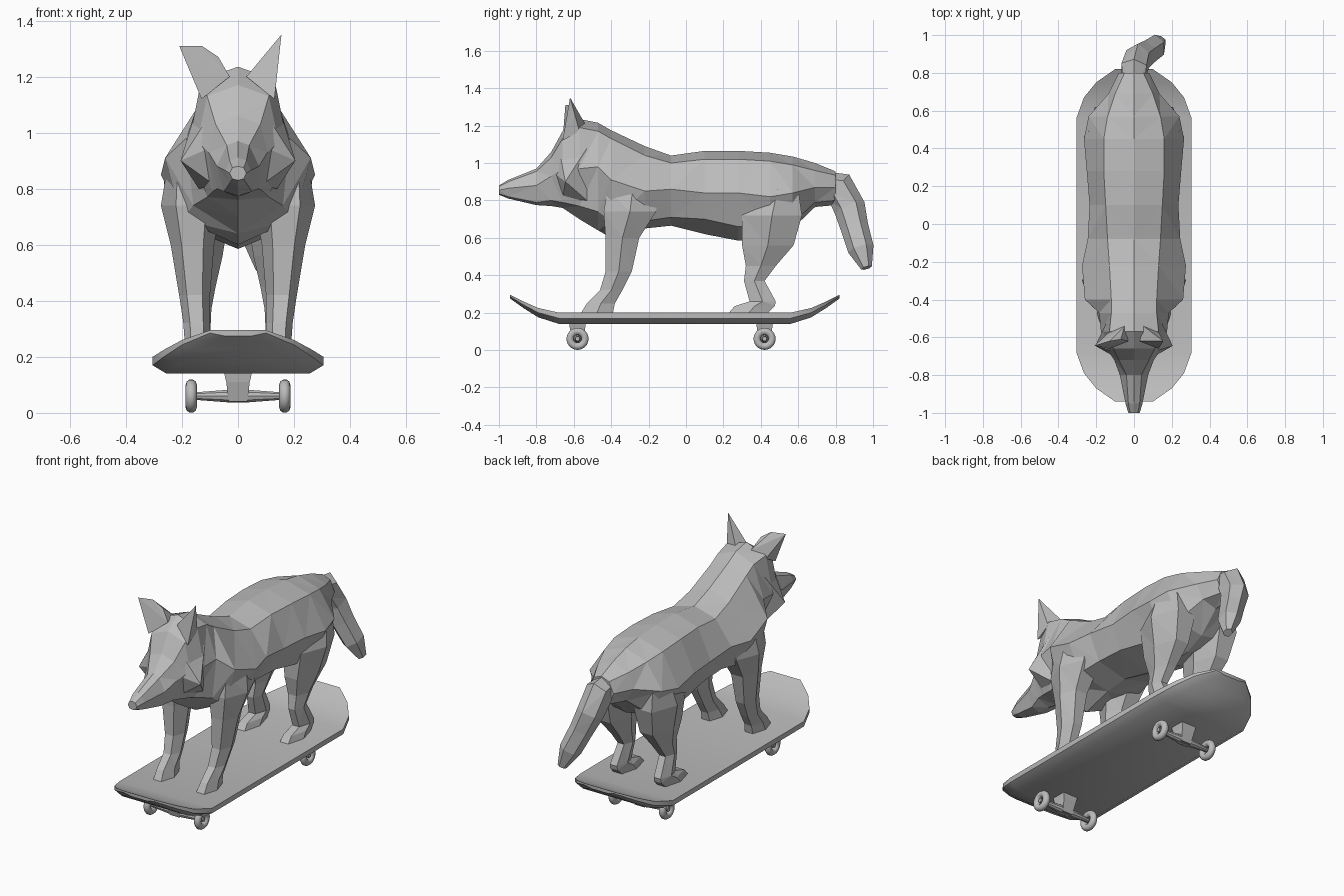
import bpy
import bmesh
import math
from mathutils import Vector, Matrix

default_cube = bpy.data.objects.get("Cube")
if default_cube:
    bpy.data.objects.remove(default_cube, do_unlink=True)

# Single plain grey for everything
grey = bpy.data.materials.new("plain grey")
grey.use_nodes = True
colour = (0.5, 0.5, 0.5, 1)
grey.diffuse_color = colour
grey.node_tree.nodes["Principled BSDF"].inputs["Base Color"].default_value = colour


def finish(name, bm, smooth=False):
    """Turn a bmesh into a named grey object with clean normals."""
    bmesh.ops.recalc_face_normals(bm, faces=bm.faces)
    for face in bm.faces:
        face.smooth = smooth
    mesh = bpy.data.meshes.new(name)
    bm.to_mesh(mesh)
    bm.free()
    mesh.materials.append(grey)
    obj = bpy.data.objects.new(name, mesh)
    bpy.context.scene.collection.objects.link(obj)
    return obj


def loft(name, rings, triangles=True):
    """Skin a closed solid through rings that have equal point counts."""
    bm = bmesh.new()
    loops = [[bm.verts.new(point) for point in ring] for ring in rings]
    for near, far in zip(loops, loops[1:]):
        count = len(near)
        for i in range(count):
            j = (i + 1) % count
            bm.faces.new((near[i], near[j], far[j], far[i]))
    bm.faces.new(loops[0])
    bm.faces.new(loops[-1])
    if triangles:
        bmesh.ops.triangulate(bm, faces=bm.faces, quad_method='SHORT_EDGE')
    return finish(name, bm)


def hull(name, points):
    bm = bmesh.new()
    for point in points:
        bm.verts.new(point)
    bmesh.ops.convex_hull(bm, input=bm.verts)
    return finish(name, bm)


def body_ring(y, top, upper, wide, lower, bottom):
    """Symmetric cross-section: two centre heights and three (x, z) corners."""
    half = [upper, wide, lower]
    right = [(x, y, z) for x, z in half]
    left = [(-x, y, z) for x, z in reversed(half)]
    return [(0, y, top)] + right + [(0, y, bottom)] + left


def leg_ring(side, z, back_y, front_y, inner, outer):
    """Six-sided level section of a leg."""
    inset = (outer - inner) * 0.25
    middle = (back_y + front_y) / 2
    outline = [(inner + inset, front_y), (outer - inset, front_y), (outer, middle),
               (outer - inset, back_y), (inner + inset, back_y), (inner, middle)]
    return [(side * x, y, z) for x, y in outline]


# Head, from nose to nape
head = [
    (-1.0, .88, (.02, .875), (.03, .855), (.02, .835), .83),
    (-.95, .91, (.03, .9), (.045, .865), (.03, .82), .81),
    (-.8, .97, (.04, .955), (.075, .88), (.05, .79), .775),
    (-.72, 1.06, (.08, 1.03), (.105, .93), (.075, .8), .77),
    (-.66, 1.17, (.11, 1.13), (.145, .97), (.09, .79), .76),
    (-.57, 1.235, (.13, 1.19), (.175, .97), (.11, .77), .7),
]
# Torso, from neck to rump
torso = [
    (-.47, 1.215, (.12, 1.17), (.185, .98), (.16, .74), .64),
    (-.4, 1.175, (.12, 1.13), (.26, .91), (.2, .69), .6),
    (-.22, 1.09, (.13, 1.04), (.275, .85), (.2, .69), .65),
    (-.08, 1.04, (.14, 1.0), (.245, .86), (.18, .71), .665),
    (.1, 1.065, (.15, 1.02), (.235, .84), (.18, .7), .62),
    (.28, 1.065, (.16, 1.02), (.25, .84), (.18, .66), .585),
    (.45, 1.055, (.16, 1.01), (.265, .82), (.2, .67), .6),
    (.57, 1.035, (.14, .99), (.24, .84), (.17, .68), .65),
    (.69, 1.0, (.1, .96), (.135, .87), (.09, .79), .765),
    (.8, .955, (.05, .935), (.08, .87), (.05, .8), .775),
]
loft("body", [body_ring(*row) for row in head + torso])

# Ears: the left one upright, the right one folded outward
ear_base = [(.03, -.62, 1.2), (.13, -.66, 1.12), (.13, -.57, 1.17), (.05, -.54, 1.21)]
hull("left_ear", ear_base + [(.155, -.62, 1.35)])
hull("right_ear", [(-x, y, z) for x, y, z in ear_base]
     + [(-.21, -.645, 1.31), (-.13, -.62, 1.31), (-.07, -.61, 1.27)])

# Cheek fur, flaring sideways from the jaw
cheek = [(.09, -.71, .95), (.09, -.68, 1.08), (.205, -.645, .9), (.08, -.66, .81),
         (.15, -.53, 1.08), (.14, -.53, .8)]
for side, label in ((1, "left"), (-1, "right")):
    hull(label + "_cheek", [(side * x, y, z) for x, y, z in cheek])

# Tail: flattened six-sided sweep that swings to the left
tail_path = [((0, .7, .885), .075), ((0, .82, .865), .09), ((.02, .875, .76), .085),
             ((.06, .9, .66), .075), ((.11, .935, .54), .07), ((.145, .965, .44), .03)]
tail_rings = []
for i, (centre, radius) in enumerate(tail_path):
    before = Vector(tail_path[max(i - 1, 0)][0])
    after = Vector(tail_path[min(i + 1, len(tail_path) - 1)][0])
    along = (after - before).normalized()
    out = along.cross(Vector((1, 0, 0))).normalized()
    across = out.cross(along)
    angles = [math.tau * k / 6 for k in range(6)]
    tail_rings.append([Vector(centre) + radius * (out * math.cos(a) + across * math.sin(a) * .85)
                       for a in angles])
loft("tail", tail_rings)

# Legs: level, back, front, inner and outer limits, from top to paw
front_leg = [
    (.86, -.15, -.42, .1, .255),
    (.74, -.16, -.44, .06, .275),
    (.6, -.25, -.43, .085, .24),
    (.42, -.29, -.43, .1, .21),
    (.32, -.34, -.46, .1, .195),
    (.25, -.38, -.53, .1, .19),
    (.2, -.39, -.56, .09, .195),
]
hind_leg = [
    (.86, .6, .38, .08, .24),
    (.72, .62, .3, .03, .265),
    (.56, .575, .3, .055, .225),
    (.45, .48, .32, .08, .19),
    (.37, .42, .31, .095, .18),
    (.26, .48, .34, .1, .19),
    (.235, .475, .26, .095, .195),
    (.2, .44, .23, .09, .2),
]
for side, label in ((1, "left"), (-1, "right")):
    loft(label + "_front_leg", [leg_ring(side, *row) for row in front_leg])
    loft(label + "_hind_leg", [leg_ring(side, *row) for row in hind_leg])

# Skateboard deck: upturned ends and a chamfered underside
deck_middle = -.06
deck_end = [(.88, .1, .295, .02), (.81, .2, .26, .035), (.73, .265, .225, .05), (.62, .305, .2, .06)]
deck_rows = [(deck_middle - d, w, z, t) for d, w, z, t in deck_end]
deck_rows += [(deck_middle + d, w, z, t) for d, w, z, t in reversed(deck_end)]
deck = loft("deck", [[(-w, y, z), (w, y, z), (w, y, z - t / 2), (w - .05, y, z - t),
                      (.05 - w, y, z - t), (-w, y, z - t / 2)] for y, w, z, t in deck_rows],
            triangles=False)
bpy.ops.object.select_all(action='DESELECT')
deck.select_set(True)
bpy.context.view_layer.objects.active = deck
bpy.ops.object.shade_smooth_by_angle(angle=math.radians(35))


def disc(x, y, z, radius, sides=16):
    return [(x, y + radius * math.cos(math.tau * k / sides),
             z + radius * math.sin(math.tau * k / sides)) for k in range(sides)]


def wheel(name, x, y):
    """Rounded ring wheel around the x axis."""
    bm = bmesh.new()
    around, section = 24, 10
    rings = []
    for i in range(around):
        turn = Matrix.Rotation(math.tau * i / around, 3, 'X')
        ring = []
        for k in range(section):
            a = math.tau * k / section
            point = turn @ Vector((.02 * math.cos(a), 0, .04 + .02 * math.sin(a)))
            ring.append(bm.verts.new(point + Vector((x, y, .06))))
        rings.append(ring)
    for i in range(around):
        near, far = rings[i], rings[(i + 1) % around]
        for k in range(section):
            j = (k + 1) % section
            bm.faces.new((near[k], near[j], far[j], far[k]))
    finish(name, bm, smooth=True)


# Trucks and wheels
for y, label in ((-.58, "front"), (.42, "back")):
    profile = [(-.18, .012), (-.13, .016), (-.03, .024), (.03, .024), (.13, .016), (.18, .012)]
    loft(label + "_axle", [disc(x, y, .06, r, 10) for x, r in profile], triangles=False)
    post = [(.145, .05, .045), (.11, .042, .04), (.04, .033, .02)]
    loft(label + "_truck", [[(-w, y - d, z), (w, y - d, z), (w, y + d, z), (-w, y + d, z)]
                            for z, w, d in post], triangles=False)
    for side, hand in ((1, "left"), (-1, "right")):
        wheel(label + "_" + hand + "_wheel", side * .167, y)
